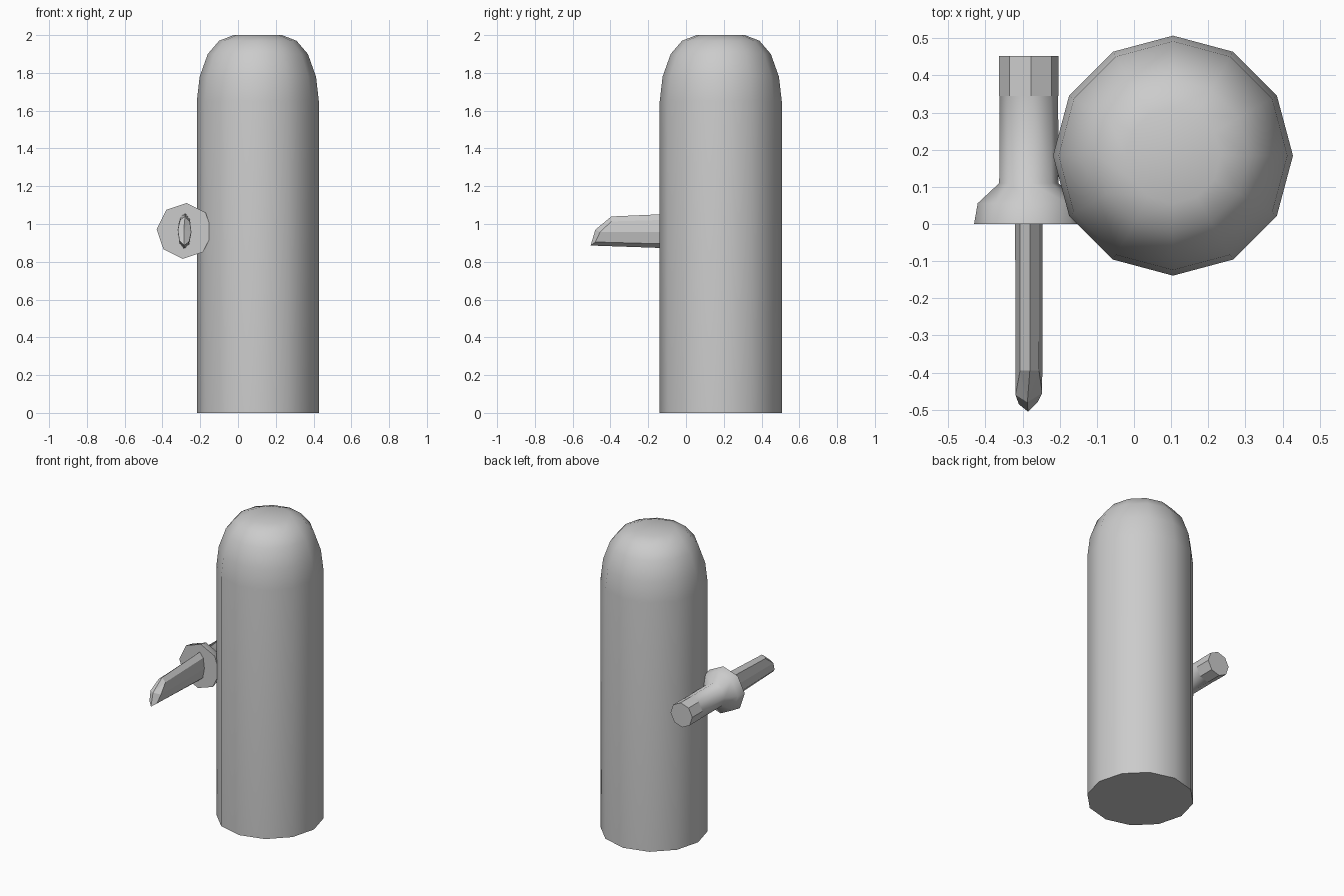
import bpy, bmesh
from math import sin, cos, radians

if "Cube" in bpy.data.objects:
    bpy.data.objects.remove(bpy.data.objects["Cube"])


def loft(name, rings, smooth=None, tip=None):
    """Bridge equal-sized rings of points, cap both ends; the last cap may fan to a tip point."""
    bm = bmesh.new()
    loops = [[bm.verts.new(p) for p in ring] for ring in rings]
    n = len(loops[0])
    for a, b in zip(loops, loops[1:]):
        for i in range(n):
            j = (i + 1) % n
            bm.faces.new((a[i], a[j], b[j], b[i]))
    bm.faces.new(loops[0])
    if tip:
        apex = bm.verts.new(tip)
        for i in range(n):
            bm.faces.new((loops[-1][i], loops[-1][(i + 1) % n], apex))
    else:
        bm.faces.new(loops[-1])
    bmesh.ops.recalc_face_normals(bm, faces=bm.faces)
    mesh = bpy.data.meshes.new(name)
    bm.to_mesh(mesh)
    bm.free()
    ob = bpy.data.objects.new(name, mesh)
    bpy.context.collection.objects.link(ob)
    if smooth:
        bpy.ops.object.select_all(action='DESELECT')
        ob.select_set(True)
        bpy.context.view_layer.objects.active = ob
        bpy.ops.object.shade_smooth_by_angle(angle=radians(smooth))
    return ob


# body: twelve-sided column with a rounded top
def body_ring(r, z):
    return [(0.105 + r * cos(radians(30 * i)), 0.184 + r * sin(radians(30 * i)), z) for i in range(12)]


profile = [(0.323, 0), (0.323, 1.65), (0.308, 1.78), (0.265, 1.90), (0.205, 1.97), (0.128, 2.0)]
loft("body", [body_ring(r, z) for r, z in profile], 40)


# knife: eight-sided sections along y, slightly rolled
CX, CZ, ROLL = -0.283, 0.963, -4


def knife_ring(y, rx, rz):
    return [(CX + rx * cos(radians(45 * i + ROLL)), y, CZ + rz * sin(radians(45 * i + ROLL)))
            for i in range(8)]


# grip with flared guard
grip = [(0.0, 0.148), (0.056, 0.138), (0.11, 0.08), (0.345, 0.079)]
loft("grip_and_guard", [knife_ring(y, r, r) for y, r in grip], 50)

# pommel: flat-faced end of the handle
loft("pommel", [knife_ring(0.345, 0.08, 0.08), knife_ring(0.452, 0.08, 0.08)])

# blade: flattened section, end slanted so the lower edge reaches furthest
end_y = [-0.455, -0.395, -0.395, -0.395, -0.46, -0.485, -0.505, -0.48]
end = [(x, y, z) for (x, _, z), y in zip(knife_ring(0, 0.036, 0.077), end_y)]
loft("blade", [knife_ring(0.01, 0.037, 0.095), end], tip=(-0.287, -0.48, 0.97))
